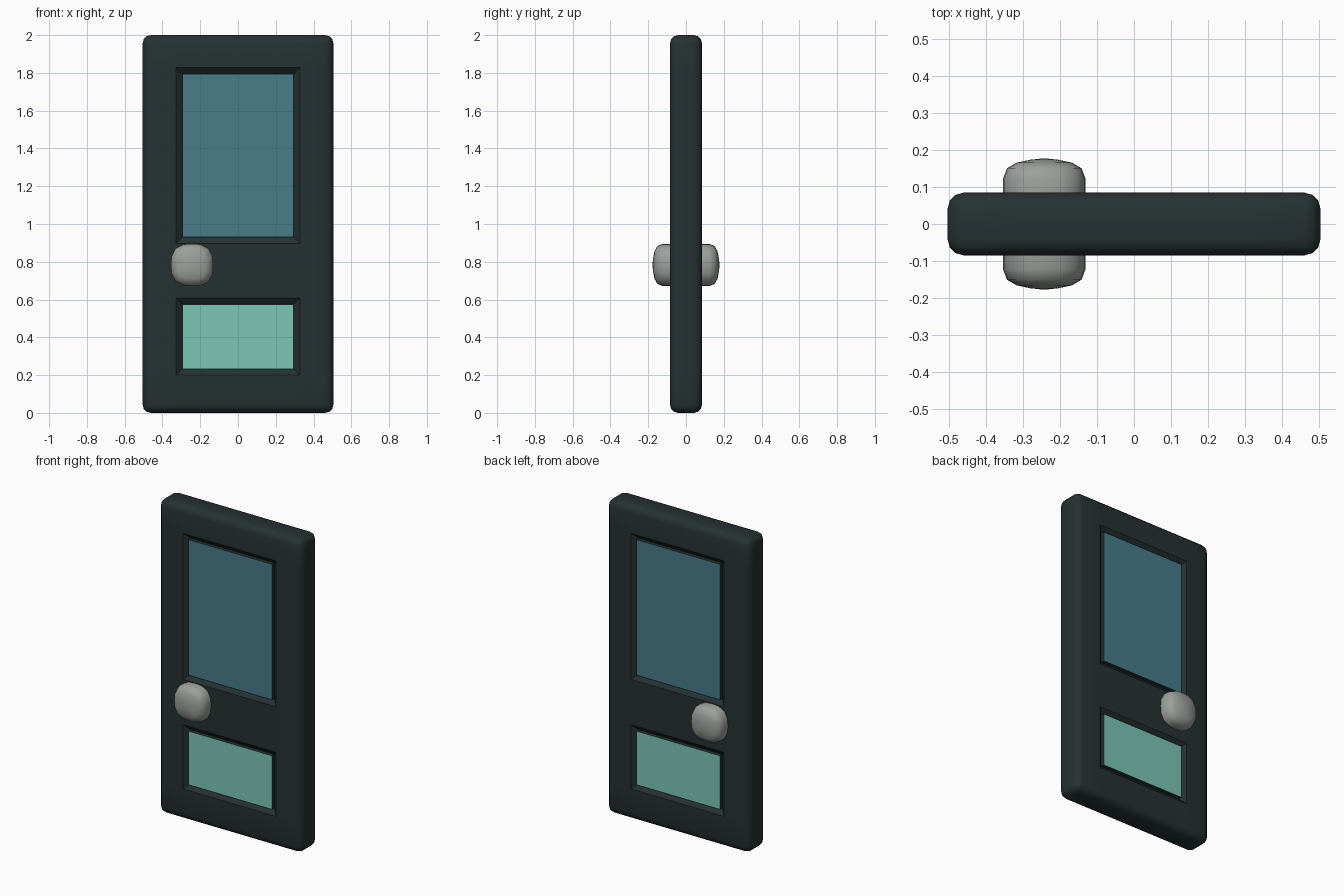
import bpy, bmesh, math
from mathutils import Vector

if "Cube" in bpy.data.objects:
    bpy.data.objects.remove(bpy.data.objects["Cube"])


def material(name, rgb):
    m = bpy.data.materials.new(name)
    m.diffuse_color = (*rgb, 1)
    m.use_nodes = True
    m.node_tree.nodes["Principled BSDF"].inputs["Base Color"].default_value = m.diffuse_color
    return m


FRAME = material("dark slate", (0.019, 0.031, 0.031))
BLUE = material("muted blue", (0.065, 0.205, 0.255))
MINT = material("mint green", (0.20, 0.57, 0.47))
METAL = material("grey metal", (0.33, 0.35, 0.33))


def finish(name, bm, mats, angle):
    bmesh.ops.recalc_face_normals(bm, faces=bm.faces)
    me = bpy.data.meshes.new(name)
    bm.to_mesh(me)
    bm.free()
    for m in mats:
        me.materials.append(m)
    ob = bpy.data.objects.new(name, me)
    bpy.context.collection.objects.link(ob)
    bpy.ops.object.select_all(action='DESELECT')
    ob.select_set(True)
    bpy.context.view_layer.objects.active = ob
    bpy.ops.object.shade_smooth_by_angle(angle=math.radians(angle))
    return ob


# Door slab with rounded edges
W, T, H = 1.01, 0.17, 2.0
bm = bmesh.new()
bmesh.ops.create_cube(bm, size=1)
for v in bm.verts:
    v.co = Vector((v.co.x * W, v.co.y * T, (v.co.z + 0.5) * H))
bmesh.ops.bevel(bm, geom=list(bm.edges), offset=0.044, segments=3,
                profile=0.5, affect='EDGES')

# Cut the panel outlines into both faces
PX = 0.328
panels = [(0.20, 0.608, 2), (0.898, 1.828, 1)]   # bottom, top, material


def cut(co, no):
    bmesh.ops.bisect_plane(bm, geom=bm.verts[:] + bm.edges[:] + bm.faces[:],
                           plane_co=co, plane_no=no)


for x in (-PX, PX):
    cut((x, 0, 0), (1, 0, 0))
for lo, hi, _ in panels:
    cut((0, 0, lo), (0, 0, 1))
    cut((0, 0, hi), (0, 0, 1))

# Sloped recess around each panel, with the coloured field raised inside it
bm.normal_update()
for lo, hi, mat in panels:
    fields = [f for f in bm.faces if abs(f.normal.y) > 0.99
              and abs(f.calc_center_median().x) < 0.1
              and lo < f.calc_center_median().z < hi]
    bmesh.ops.inset_individual(bm, faces=fields, thickness=0.047, depth=-0.03)
    raised = bmesh.ops.extrude_discrete_faces(bm, faces=fields)["faces"]
    for f in raised:
        side = math.copysign(1, f.calc_center_median().y)
        f.material_index = mat
        for v in f.verts:
            v.co.y = side * 0.079
        # join the raised field to the recess with frame-coloured sides
        for e in f.edges:
            for g in e.link_faces:
                if g is not f:
                    g.material_index = 0
finish("door_panel", bm, [FRAME, BLUE, MINT], 31)


# Squarish rounded knobs on both sides
def knob(name, side):
    bm = bmesh.new()
    profile = [(0.112, 0.07), (0.112, 0.122), (0.101, 0.151), (0.075, 0.166), (0.038, 0.174)]
    n = 16
    rings = []
    for r, y in profile:
        ring = []
        for i in range(n):
            a = 2 * math.pi * i / n
            c, s = math.cos(a), math.sin(a)
            k = r / (abs(c) ** 2.8 + abs(s) ** 2.8) ** (1 / 2.8)
            ring.append(bm.verts.new((-0.243 + k * c, side * y, 0.783 + k * s)))
        rings.append(ring)
    for a, b in zip(rings, rings[1:]):
        for i in range(n):
            j = (i + 1) % n
            bm.faces.new((a[i], a[j], b[j], b[i]))
    tip = bm.verts.new((-0.243, side * 0.178, 0.783))
    for i in range(n):
        bm.faces.new((rings[-1][i], rings[-1][(i + 1) % n], tip))
    bm.faces.new(rings[0])
    finish(name, bm, [METAL], 50)


knob("front_knob", -1)
knob("back_knob", 1)
